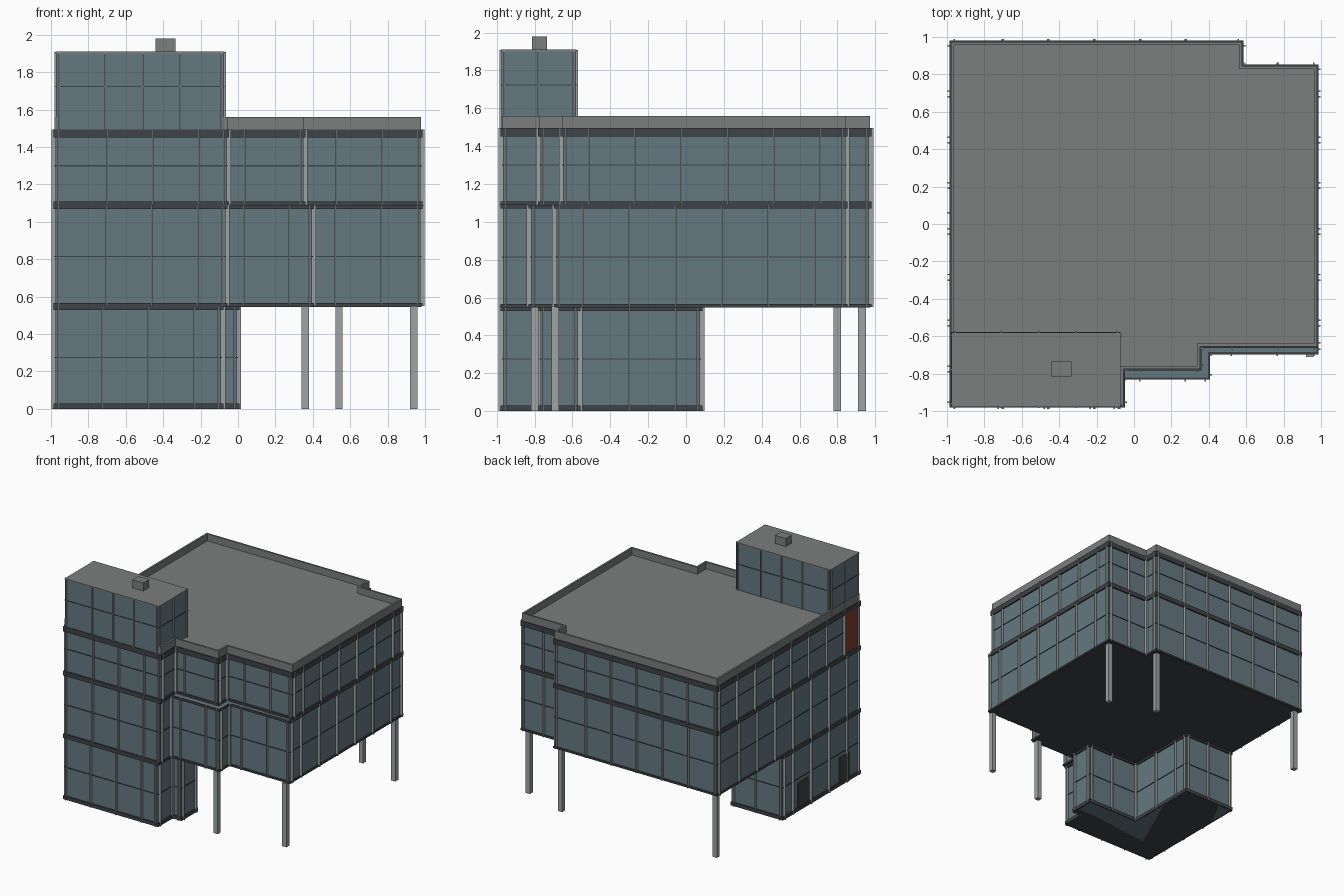
import bpy, bmesh, math
from mathutils import Vector

if "Cube" in bpy.data.objects:
    bpy.data.objects.remove(bpy.data.objects["Cube"])


def material(name, r, g, b):
    m = bpy.data.materials.new(name)
    m.diffuse_color = (r, g, b, 1)
    m.use_nodes = True
    m.node_tree.nodes["Principled BSDF"].inputs["Base Color"].default_value = m.diffuse_color
    return m


GLASS = material("blue_glass", 0.13, 0.19, 0.22)
FRAME = material("frame_grey", 0.35, 0.37, 0.37)
DARK = material("dark_band", 0.05, 0.056, 0.062)
ROOF = material("roof_grey", 0.2, 0.21, 0.21)
RED = material("red_panel", 0.22, 0.05, 0.03)


def finish(bm, name, mat):
    bmesh.ops.recalc_face_normals(bm, faces=bm.faces)
    me = bpy.data.meshes.new(name)
    bm.to_mesh(me)
    bm.free()
    me.materials.append(mat)
    ob = bpy.data.objects.new(name, me)
    bpy.context.collection.objects.link(ob)
    return ob


def offset(pts, d):
    # Push an axis-aligned counter-clockwise outline outwards by d
    out, n = [], len(pts)
    for i, p in enumerate(pts):
        v = Vector(p)
        for a, b in ((pts[i - 1], p), (p, pts[(i + 1) % n])):
            t = (Vector(b) - Vector(a)).normalized()
            v += Vector((t.y, -t.x)) * d
        out.append(tuple(v))
    return out


def prism(name, pts, z0, z1, mat):
    bm = bmesh.new()
    f = bm.faces.new([bm.verts.new((x, y, z0)) for x, y in pts])
    top = bmesh.ops.extrude_face_region(bm, geom=[f])["geom"]
    bmesh.ops.translate(bm, vec=(0, 0, z1 - z0),
                        verts=[g for g in top if isinstance(g, bmesh.types.BMVert)])
    return finish(bm, name, mat)


def ring(name, pts, inner, outer, z0, z1, mat):
    bm = bmesh.new()
    n = len(pts)
    loops = [[bm.verts.new((x, y, z)) for x, y in offset(pts, d)]
             for d, z in ((outer, z0), (outer, z1), (inner, z1), (inner, z0))]
    for k in range(4):
        a, b = loops[k], loops[(k + 1) % 4]
        for i in range(n):
            j = (i + 1) % n
            bm.faces.new((a[i], a[j], b[j], b[i]))
    return finish(bm, name, mat)


def add_box(bm, x0, x1, y0, y1, z0, z1):
    r = bmesh.ops.create_cube(bm, size=1)
    for v in r["verts"]:
        v.co = ((x0 + x1) / 2 + v.co.x * (x1 - x0),
                (y0 + y1) / 2 + v.co.y * (y1 - y0),
                (z0 + z1) / 2 + v.co.z * (z1 - z0))


def box(name, dims, mat):
    bm = bmesh.new()
    add_box(bm, *dims)
    return finish(bm, name, mat)


def fins(name, pts, z0, z1, phase, depth=0.022, w=0.008, step=0.245):
    # Vertical fins at the wall ends and on a regular grid between
    bm = bmesh.new()
    for i, a in enumerate(pts):
        b = pts[(i + 1) % len(pts)]
        ax = 0 if abs(b[0] - a[0]) > abs(b[1] - a[1]) else 1
        lo, hi = sorted((a[ax], b[ax]))
        sign = (1 if b[ax] > a[ax] else -1) * (-1 if ax == 0 else 1)
        pos = [lo + 0.015, hi - 0.015]
        k = math.ceil((lo + 0.07 - phase[ax]) / step)
        while phase[ax] + k * step < hi - 0.07:
            pos.append(phase[ax] + k * step)
            k += 1
        c = a[1 - ax]
        s0, s1 = sorted((c - sign * 0.004, c + sign * depth))
        for p in pos:
            if ax == 0:
                add_box(bm, p - w / 2, p + w / 2, s0, s1, z0, z1)
            else:
                add_box(bm, s0, s1, p - w / 2, p + w / 2, z0, z1)
    return finish(bm, name, FRAME)


def storey(name, pts, z0, z1, zt, low, high, phase):
    prism(name + "_glazing", pts, z0, z1, GLASS)
    ring(name + "_sill_band", pts, -0.005, 0.012, z0, z0 + low, DARK)
    ring(name + "_head_band", pts, -0.005, 0.012, z1 - high, z1, DARK)
    ring(name + "_transom", pts, -0.002, 0.005, zt - 0.003, zt + 0.003, DARK)
    fins(name + "_fins", pts, z0, z1, phase)


def stepped(x1, x2, y1, y2):
    # Upper floor outline: two steps at the front right, one at the back right
    return [(-.975, -.968), (x1, -.968), (x1, y1), (x2, y1), (x2, y2), (.975, y2),
            (.975, .842), (.573, .842), (.573, .968), (-.975, .968)]


ground = [(-.975, -.968), (-.09, -.968), (-.09, -.77), (-.005, -.77), (-.005, -.57),
          (-.5, -.57), (-.5, .075), (-.975, .075)]
middle = stepped(-.068, .395, -.82, -.685)
upper = stepped(-.06, .35, -.77, -.65)

# Three glazed storeys
storey("ground_floor", ground, 0, 0.55, 0.275, 0.03, 0.02, (-.48, -.30))
storey("middle_floor", middle, 0.55, 1.09, 0.815, 0.015, 0.02, (-.46, -.30))
storey("upper_floor", upper, 1.09, 1.495, 1.30, 0.018, 0.045, (-.455, -.27))

# Dark soffit under the overhang and dark base
prism("soffit", offset(middle, 0.006), 0.546, 0.552, DARK)
prism("base_plate", offset(ground, 0.006), 0, 0.006, DARK)

# Flat roof and parapet
prism("roof_deck", offset(upper, -0.003), 1.49, 1.5, ROOF)
ring("parapet", upper, -0.012, 0.004, 1.492, 1.56, ROOF)

# Rooftop plant room with vent
pent = [(-.972, -.975), (-.075, -.975), (-.075, -.582), (-.972, -.582)]
prism("plant_room_glazing", pent, 1.495, 1.905, GLASS)
prism("plant_room_roof", offset(pent, 0.003), 1.9, 1.91, ROOF)
ring("plant_room_transom", pent, -0.002, 0.004, 1.72, 1.726, DARK)
fins("plant_room_fins", pent, 1.495, 1.908, (-.51, -.78), depth=0.01, step=0.2)
box("roof_vent", (-.44, -.335, -.815, -.735, 1.905, 1.98), ROOF)

# Free-standing columns below the overhang
for i, (x, y) in enumerate([(.36, -.80), (.94, -.69), (.94, .80), (.54, .93), (-.94, .93)]):
    box(f"column_{i + 1}", (x - .02, x + .02, y - .02, y + .02, 0, 0.55), FRAME)

# Left wall doors and coloured panel
for i, (y0, y1) in enumerate([(-.27, -.13), (-.83, -.70)]):
    box(f"side_door_{i + 1}", (-.984, -.97, y0, y1, 0.02, 0.24), DARK)
box("side_panel", (-.981, -.97, -.95, -.78, 1.115, 1.445), RED)
